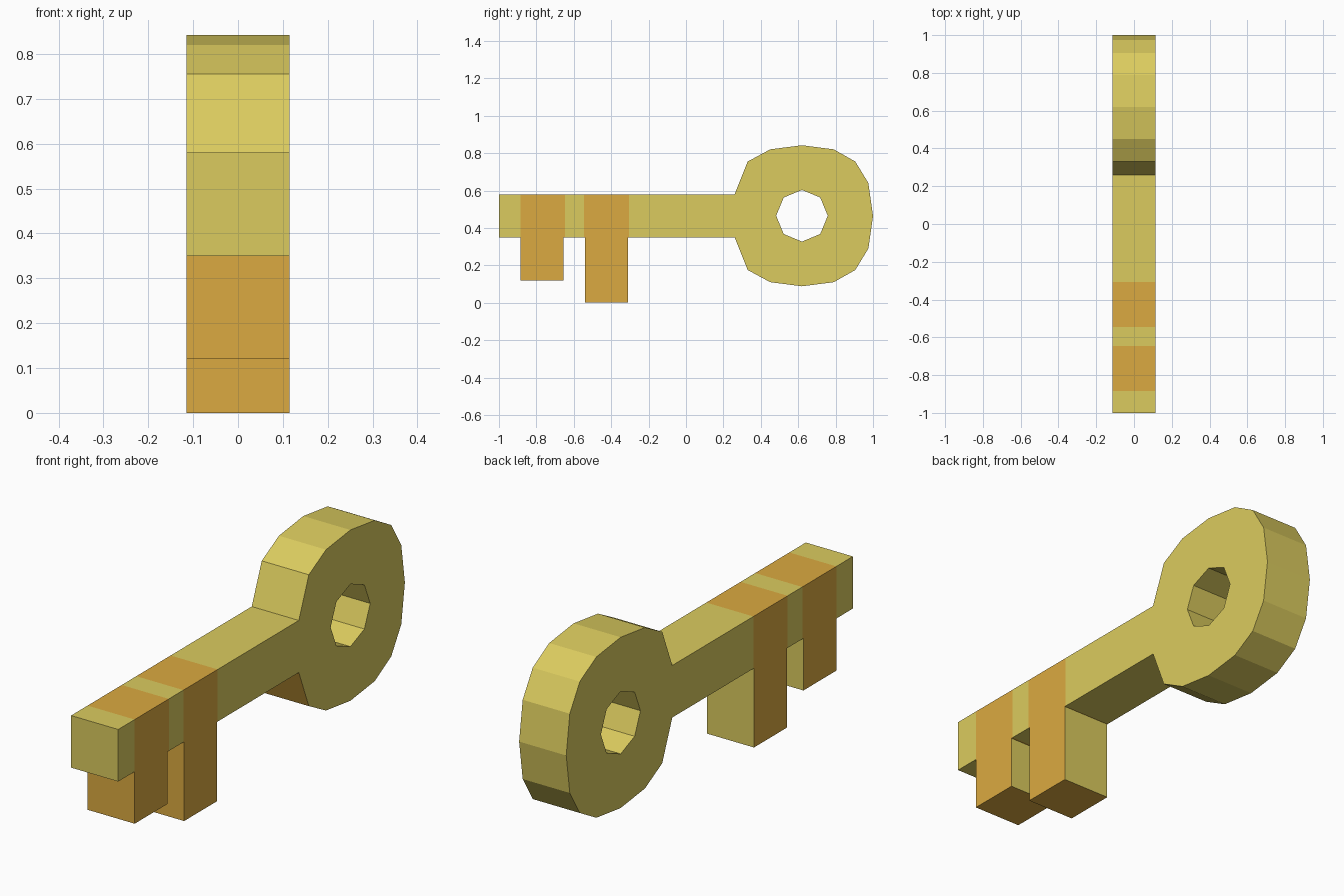
import bpy, bmesh, math

if "Cube" in bpy.data.objects:
    bpy.data.objects.remove(bpy.data.objects["Cube"])

HALF = 0.115      # half thickness in x
MID = 0.465       # centre height of shaft and bow
BANDS = [(-0.885, -0.647), (-0.545, -0.306)]   # orange bands over the teeth


def material(name, rgb):
    m = bpy.data.materials.new(name)
    m.diffuse_color = (*rgb, 1)
    m.use_nodes = True
    m.node_tree.nodes["Principled BSDF"].inputs["Base Color"].default_value = m.diffuse_color
    return m


yellow = material("brass_yellow", (0.71, 0.60, 0.113))
orange = material("tooth_orange", (0.71, 0.40, 0.052))

# Bow: upper half, mirrored to the lower half around its tip
upper = [(0.26, 0.58), (0.33, 0.755), (0.45, 0.82), (0.62, 0.842),
         (0.79, 0.82), (0.905, 0.755), (0.975, 0.64)]
lower = [(y, 2 * MID - z) for y, z in reversed(upper)]

# Shaft underside with two square teeth, then the shaft end
teeth = [(-0.31, 0.35), (-0.31, 0), (-0.54, 0), (-0.54, 0.35),
         (-0.655, 0.35), (-0.655, 0.12), (-0.885, 0.12), (-0.885, 0.35)]
outline = upper + [(1.0, MID)] + lower + teeth + [(-1, 0.35), (-1, 0.58)]

# Octagonal hole in the bow
hole = [(0.62 + 0.138 * math.cos(i * math.pi / 4),
         MID + 0.138 * math.sin(i * math.pi / 4)) for i in range(8)]

# Fill the side profile and extrude it across x
bm = bmesh.new()
edges = []
for loop in (outline, hole):
    vs = [bm.verts.new((-HALF, y, z)) for y, z in loop]
    edges += [bm.edges.new((vs[i - 1], vs[i])) for i in range(len(vs))]
bmesh.ops.triangle_fill(bm, edges=edges, use_beauty=True, normal=(-1, 0, 0))
ext = bmesh.ops.extrude_face_region(bm, geom=bm.faces[:], use_keep_orig=True)
bmesh.ops.translate(bm, vec=(2 * HALF, 0, 0),
                    verts=[g for g in ext["geom"] if isinstance(g, bmesh.types.BMVert)])

# Cut the band edges
for band in BANDS:
    for y in band:
        bmesh.ops.bisect_plane(bm, geom=bm.verts[:] + bm.edges[:] + bm.faces[:],
                               plane_co=(0, y, 0), plane_no=(0, 1, 0))
bmesh.ops.recalc_face_normals(bm, faces=bm.faces[:])

# Bands and teeth are orange, except the tooth walls facing the bow
for f in bm.faces:
    c = f.calc_center_median()
    in_band = any(a - 0.002 < c.y < b + 0.002 for a, b in BANDS)
    front_wall = f.normal.y < -0.9 and c.z < 0.35
    f.material_index = int((in_band and abs(f.normal.y) < 0.5) or front_wall)

mesh = bpy.data.meshes.new("key")
bm.to_mesh(mesh)
bm.free()
mesh.materials.append(yellow)
mesh.materials.append(orange)
bpy.context.collection.objects.link(bpy.data.objects.new("key", mesh))
